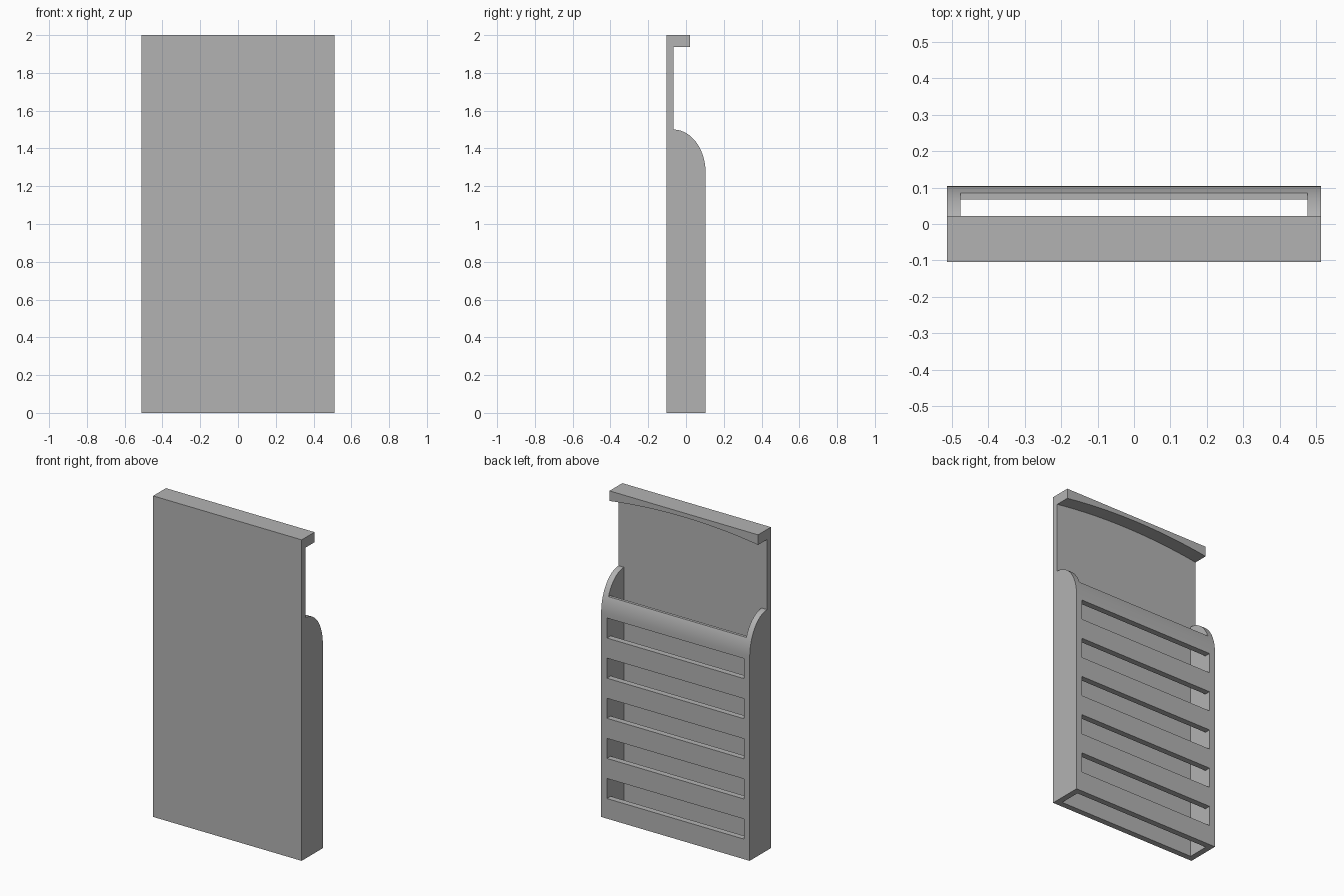
import bpy
import bmesh
from math import sin, cos, pi, radians
from mathutils import Vector

cube = bpy.data.objects.get("Cube")
if cube:
    bpy.data.objects.remove(cube, do_unlink=True)

HALF_W, FRONT, BACK = 0.512, -0.104, 0.104
WALL = 0.037
PANEL_BACK = FRONT + WALL
INNER_W, INNER_BACK = HALF_W - WALL, BACK - WALL
SHOULDER, POCKET_TOP, RIM = 1.27, 1.5, 1.375
LIP_BOTTOM, LIP_BACK = 1.937, 0.022

grey = bpy.data.materials.new("plain grey")
grey.use_nodes = True
grey.diffuse_color = (0.45, 0.45, 0.45, 1)
grey.node_tree.nodes["Principled BSDF"].inputs["Base Color"].default_value = grey.diffuse_color


def prism(name, points, offset):
    """Extrude a closed 3D outline along an offset."""
    bm = bmesh.new()
    face = bm.faces.new([bm.verts.new(p) for p in points])
    result = bmesh.ops.extrude_face_region(bm, geom=[face])
    verts = [v for v in result["geom"] if isinstance(v, bmesh.types.BMVert)]
    bmesh.ops.translate(bm, vec=Vector(offset), verts=verts)
    bmesh.ops.recalc_face_normals(bm, faces=bm.faces)
    mesh = bpy.data.meshes.new(name)
    bm.to_mesh(mesh)
    bm.free()
    obj = bpy.data.objects.new(name, mesh)
    bpy.context.collection.objects.link(obj)
    return obj


def box(name, half_x, y0, y1, z0, z1):
    outline = [(-half_x, y0, z0), (-half_x, y1, z0), (-half_x, y1, z1), (-half_x, y0, z1)]
    return prism(name, outline, (2 * half_x, 0, 0))


def cut(target, cutter):
    """Subtract the cutter, apply, and discard it."""
    bpy.context.view_layer.objects.active = target
    mod = target.modifiers.new("cut", "BOOLEAN")
    mod.operation, mod.solver, mod.object = "DIFFERENCE", "EXACT", cutter
    bpy.ops.object.modifier_apply(modifier=mod.name)
    bpy.data.objects.remove(cutter, do_unlink=True)


# Side profile: tall front panel, hooked lip and rounded pocket shoulder
steps = 24
shoulder = [(PANEL_BACK + (BACK - PANEL_BACK) * cos(a), SHOULDER + (POCKET_TOP - SHOULDER) * sin(a))
            for a in (pi / 2 * i / steps for i in range(steps + 1))]
profile = [(FRONT, 0), (BACK, 0)] + shoulder + [
    (PANEL_BACK, LIP_BOTTOM), (LIP_BACK, LIP_BOTTOM), (LIP_BACK, 2), (FRONT, 2)]
holder = prism("wall_pocket", [(-HALF_W, y, z) for y, z in profile], (2 * HALF_W, 0, 0))

# Hollow pocket, open at the bottom, and its low back rim
cut(holder, box("pocket_cutter", INNER_W, PANEL_BACK, INNER_BACK, -0.1, 1.6))
cut(holder, box("rim_cutter", INNER_W, PANEL_BACK, 0.2, RIM, 1.6))

# Five horizontal slots in the back wall
for i in range(5):
    z = 0.125 + 0.25 * i
    cut(holder, box("slot_cutter", INNER_W - 0.003, 0, 0.2, z, z + 0.125))

# Shallow arch under the lip
rise = 0.036
radius = (HALF_W ** 2 + rise ** 2) / (2 * rise)
arch = []
for i in range(33):
    x = HALF_W * (1 - i / 16)
    arch.append((x, PANEL_BACK, LIP_BOTTOM + rise - radius + (radius ** 2 - x ** 2) ** 0.5))
arch += [(-HALF_W, PANEL_BACK, 1.9), (HALF_W, PANEL_BACK, 1.9)]
cut(holder, prism("arch_cutter", arch, (0, 0.2, 0)))

# Finish
holder.data.materials.clear()
holder.data.materials.append(grey)
bpy.ops.object.select_all(action="DESELECT")
holder.select_set(True)
bpy.context.view_layer.objects.active = holder
bpy.ops.object.shade_smooth_by_angle(angle=radians(30))
